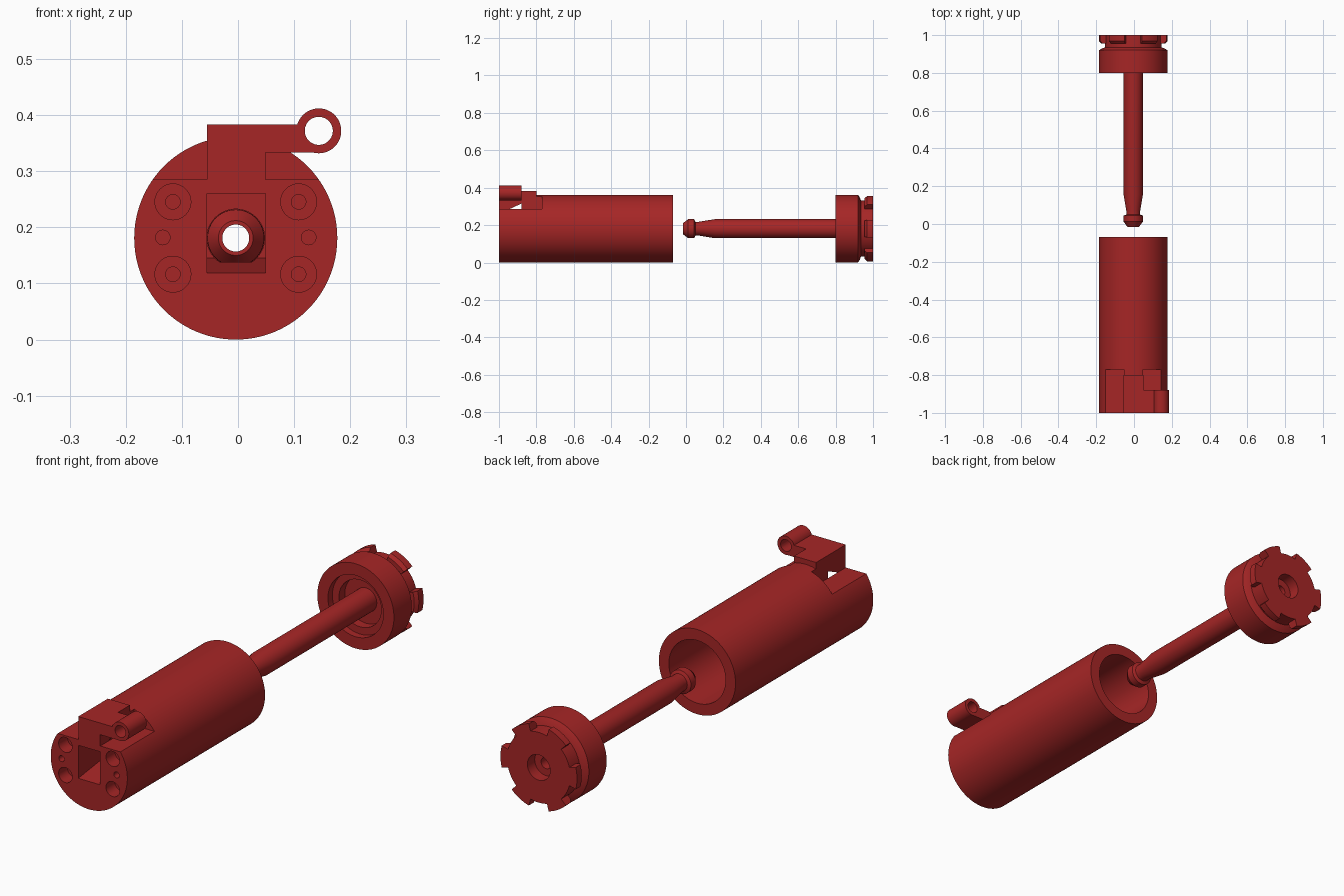
import bpy, bmesh, math

if "Cube" in bpy.data.objects:
    bpy.data.objects.remove(bpy.data.objects["Cube"])

CX, CZ, R = -0.004, 0.181, 0.181      # shared long axis and outer radius
SLOT = (-0.055, 0.049)                # side walls of the front slot

red = bpy.data.materials.new("red")
red.diffuse_color = (0.38, 0.019, 0.019, 1)
red.use_nodes = True
red.node_tree.nodes["Principled BSDF"].inputs["Base Color"].default_value = red.diffuse_color


def finish(name, bm, smooth=True):
    bmesh.ops.remove_doubles(bm, verts=bm.verts, dist=1e-6)
    bmesh.ops.recalc_face_normals(bm, faces=bm.faces)
    me = bpy.data.meshes.new(name)
    bm.to_mesh(me)
    bm.free()
    me.materials.append(red)
    ob = bpy.data.objects.new(name, me)
    bpy.context.collection.objects.link(ob)
    if smooth:
        shade(ob)
    return ob


def activate(ob):
    bpy.ops.object.select_all(action='DESELECT')
    ob.select_set(True)
    bpy.context.view_layer.objects.active = ob


def shade(ob):
    activate(ob)
    bpy.ops.object.shade_smooth_by_angle(angle=math.radians(30))


def lathe(name, profile, x=CX, z=CZ, n=96, closed=False):
    """Revolve (radius, y) points about an axis along y."""
    bm = bmesh.new()
    rings = []
    for r, y in profile:
        if r == 0:
            rings.append([bm.verts.new((x, y, z))] * n)
        else:
            rings.append([bm.verts.new((x + r * math.cos(2 * math.pi * i / n), y,
                                        z + r * math.sin(2 * math.pi * i / n))) for i in range(n)])
    pairs = list(zip(rings, rings[1:]))
    if closed:
        pairs.append((rings[-1], rings[0]))
    for a, b in pairs:
        for i in range(n):
            j = (i + 1) % n
            bm.faces.new(list(dict.fromkeys((a[i], a[j], b[j], b[i]))))
    return finish(name, bm)


def prism(name, yz, x0, x1):
    """Extrude a (y, z) outline along x."""
    bm = bmesh.new()
    a = [bm.verts.new((x0, y, z)) for y, z in yz]
    b = [bm.verts.new((x1, y, z)) for y, z in yz]
    bm.faces.new(a)
    bm.faces.new(b)
    for i in range(len(a)):
        j = (i + 1) % len(a)
        bm.faces.new((a[i], a[j], b[j], b[i]))
    return finish(name, bm, False)


def box(name, x, y, z):
    return prism(name, [(y[0], z[0]), (y[1], z[0]), (y[1], z[1]), (y[0], z[1])], *x)


def boolean(ob, other, op='DIFFERENCE'):
    activate(ob)
    m = ob.modifiers.new("cut", 'BOOLEAN')
    m.operation, m.solver, m.object = op, 'EXACT', other
    bpy.ops.object.modifier_move_to_index(modifier=m.name, index=0)
    bpy.ops.object.modifier_apply(modifier=m.name)
    bpy.data.objects.remove(other)


# Barrel with a deep rear bore
barrel = lathe("barrel", [(0, -1), (R, -1), (R, -0.07), (0.134, -0.07), (0.134, -0.72), (0, -0.72)])

# Front slot with a sloping floor, and the round passage behind it
boolean(barrel, prism("slot_cutter", [(-1.02, 0.1165), (-0.8, 0.145), (-0.8, 0.5), (-1.02, 0.5)], *SLOT))
boolean(barrel, lathe("passage_cutter", [(0, -0.85), (0.0515, -0.85), (0.0515, -0.7), (0, -0.7)], n=64))

# Flats on both sides of the slot
for x in ((-0.3, SLOT[0] + 0.001), (SLOT[1] - 0.001, 0.3)):
    boolean(barrel, box("flat_cutter", x, (-1.02, -0.77), (0.285, 0.5)))

# Counterbored screw holes and small pin holes
for s in (-1, 1):
    for dz in (-0.0645, 0.0645):
        boolean(barrel, lathe("screw_cutter", [(0, -1.02), (0.032, -1.02), (0.032, -0.94), (0.013, -0.94),
                                               (0.013, -0.85), (0, -0.85)], CX + s * 0.112, CZ + dz, 40))
    boolean(barrel, lathe("pin_cutter", [(0, -1.02), (0.013, -1.02), (0.013, -0.9), (0, -0.9)],
                          CX + s * 0.13, CZ + 0.001, 32))
shade(barrel)

# Lever block with a hooked underside
prism("lever_block", [(-1, 0.26), (-0.88, 0.315), (-0.88, 0.285), (-0.8, 0.285),
                      (-0.8, 0.383), (-1, 0.383)], *SLOT)

# Side arm carrying a round eye
eye_x, eye_z = 0.144, 0.372
arm = box("lever_arm", (SLOT[1], eye_x), (-1, -0.88), (0.333, 0.383))
boolean(arm, lathe("eye", [(0, -1), (0.04, -1), (0.04, -0.88), (0, -0.88)], eye_x, eye_z, 48), 'UNION')
boolean(arm, lathe("eye_cutter", [(0, -1.02), (0.025, -1.02), (0.025, -0.86), (0, -0.86)], eye_x, eye_z, 48))
shade(arm)

# Hollow plunger rod with a barbed tip and narrow neck
lathe("plunger_rod", [(0.024, -0.015), (0.031, -0.015), (0.0505, 0.012), (0.0505, 0.044), (0.037, 0.05),
                      (0.037, 0.07), (0.051, 0.155), (0.051, 0.95), (0.024, 0.95)], n=64, closed=True)

# Rear cap: stepped front recess, chamfered rim, groove and back disc
lathe("rear_cap", [(0.05, 0.87), (0.1, 0.87), (0.1, 0.83), (0.131, 0.83), (0.131, 0.8), (R, 0.8), (R, 0.92),
                   (0.165, 0.93), (0.15, 0.935), (0.15, 1), (0.054, 1), (0.054, 0.95), (0.05, 0.95)], closed=True)

# Six lugs around the back disc
for k in range(6):
    bm = bmesh.new()
    n, half = 8, math.radians(15)
    section = [(0.14, 0.955), (0.168, 0.955), (R, 0.968), (R, 1), (0.14, 1)]
    slices = []
    for i in range(n + 1):
        a = k * math.pi / 3 - half + 2 * half * i / n
        slices.append([bm.verts.new((CX + r * math.cos(a), y, CZ + r * math.sin(a))) for r, y in section])
    bm.faces.new(slices[0])
    bm.faces.new(slices[-1])
    for a, b in zip(slices, slices[1:]):
        for i in range(5):
            j = (i + 1) % 5
            bm.faces.new((a[i], a[j], b[j], b[i]))
    finish(f"cap_lug_{k + 1}", bm)
